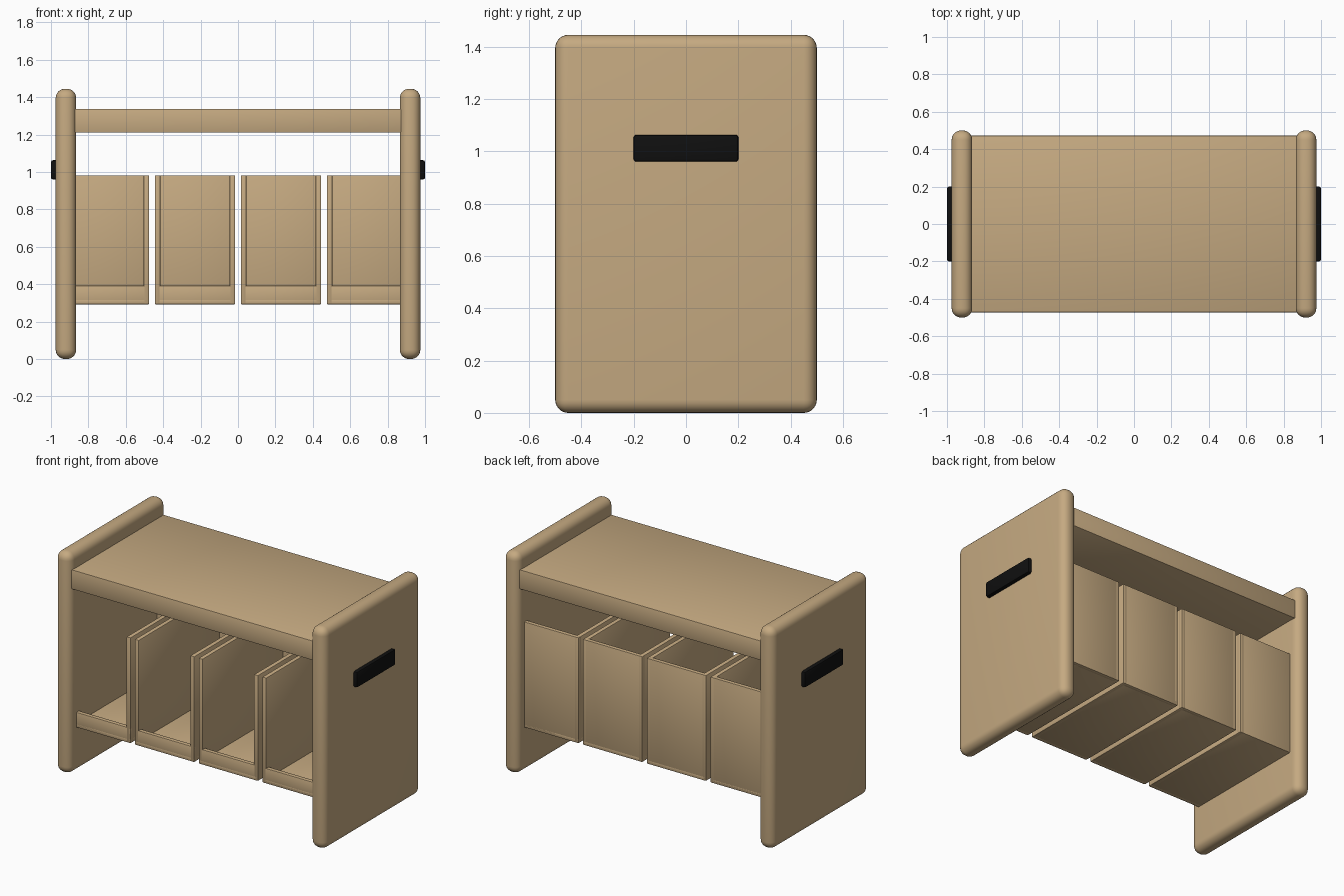
import bpy
import bmesh
from math import radians

cube = bpy.data.objects.get("Cube")
if cube:
    bpy.data.objects.remove(cube, do_unlink=True)


def material(name, rgb):
    mat = bpy.data.materials.new(name)
    mat.use_nodes = True
    color = (*rgb, 1.0)
    mat.diffuse_color = color
    mat.node_tree.nodes["Principled BSDF"].inputs["Base Color"].default_value = color
    return mat


WOOD = material("light wood", (0.56, 0.40, 0.22))
BLACK = material("black", (0.005, 0.005, 0.005))


def add_part(name, boxes, mat, bevel, segments=2):
    """One object made of boxes, each given as (x0, x1, y0, y1, z0, z1)."""
    mesh = bpy.data.meshes.new(name)
    bm = bmesh.new()
    for x0, x1, y0, y1, z0, z1 in boxes:
        box = bmesh.ops.create_cube(bm, size=1)
        bmesh.ops.scale(bm, vec=(x1 - x0, y1 - y0, z1 - z0), verts=box["verts"])
        bmesh.ops.translate(bm, vec=((x0 + x1) / 2, (y0 + y1) / 2, (z0 + z1) / 2),
                            verts=box["verts"])
    bmesh.ops.bevel(bm, geom=bm.edges[:], offset=bevel, segments=segments,
                    profile=0.5, affect='EDGES')
    bm.to_mesh(mesh)
    bm.free()
    mesh.materials.append(mat)
    obj = bpy.data.objects.new(name, mesh)
    bpy.context.collection.objects.link(obj)
    bpy.ops.object.select_all(action='DESELECT')
    obj.select_set(True)
    bpy.context.view_layer.objects.active = obj
    bpy.ops.object.shade_smooth_by_angle(angle=radians(40))
    return obj


# Rounded end panels with handles on their outer faces
for side, s in (("left", 1), ("right", -1)):
    x0, x1 = sorted((s * 0.865, s * 0.975))
    add_part(side + "_panel", [(x0, x1, -0.5, 0.5, 0, 1.445)], WOOD, 0.05, 6)
    x0, x1 = sorted((s * 0.95, s * 1.0))
    add_part(side + "_handle", [(x0, x1, -0.2, 0.2, 0.96, 1.063)], BLACK, 0.01)

# Seat board between the panels
add_part("seat_board", [(-0.88, 0.88, -0.472, 0.472, 1.21, 1.337)], WOOD, 0.005)

# Row of four open-fronted bins
WIDTH, PITCH, WALL, DEPTH = 0.43, 0.46, 0.03, 0.43
BOTTOM, TOP, LIP = 0.292, 0.982, 0.392
for i in range(4):
    cx = (i - 1.5) * PITCH
    l, r = cx - WIDTH / 2, cx + WIDTH / 2
    add_part(f"bin_{i + 1}", [
        (l, l + WALL, -DEPTH, DEPTH, BOTTOM, TOP),
        (r - WALL, r, -DEPTH, DEPTH, BOTTOM, TOP),
        (l, r, DEPTH - WALL, DEPTH, BOTTOM, TOP),
        (l, r, -DEPTH, -DEPTH + WALL, BOTTOM, LIP),
        (l, r, -DEPTH, DEPTH, BOTTOM, BOTTOM + WALL),
    ], WOOD, 0.006)
